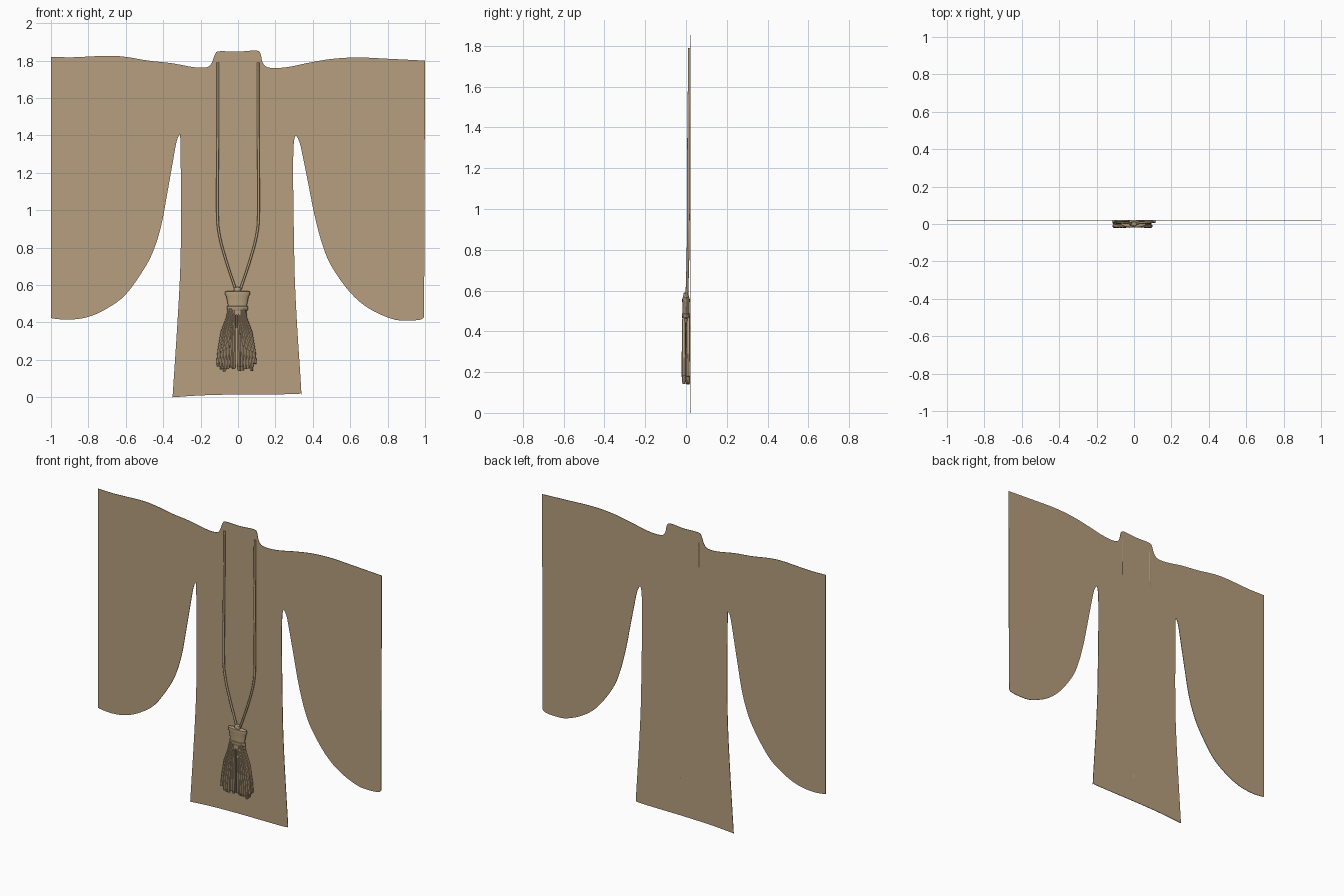
import bpy, bmesh, math, random
from mathutils import Vector

if "Cube" in bpy.data.objects:
    bpy.data.objects.remove(bpy.data.objects["Cube"])

random.seed(4)
tan = bpy.data.materials.new("tan cloth")
tan.diffuse_color = (0.47, 0.345, 0.21, 1)
tan.use_nodes = True
tan.node_tree.nodes["Principled BSDF"].inputs["Base Color"].default_value = tan.diffuse_color


def finish(bm, name, smooth=True):
    bmesh.ops.recalc_face_normals(bm, faces=bm.faces[:])
    me = bpy.data.meshes.new(name)
    bm.to_mesh(me)
    bm.free()
    ob = bpy.data.objects.new(name, me)
    bpy.context.collection.objects.link(ob)
    me.materials.append(tan)
    if smooth:
        bpy.ops.object.select_all(action='DESELECT')
        ob.select_set(True)
        bpy.context.view_layer.objects.active = ob
        bpy.ops.object.shade_smooth_by_angle(angle=math.radians(40))
    return ob


def spline(pts, steps=4):
    """Catmull-Rom curve through the points."""
    p = [Vector(q) for q in pts]
    p = [p[0]] + p + [p[-1]]
    out = []
    for i in range(1, len(p) - 2):
        a, b, c, d = p[i - 1:i + 3]
        for s in range(steps):
            t = s / steps
            out.append(0.5 * (2 * b + (c - a) * t + (2 * a - 5 * b + 4 * c - d) * t * t
                              + (3 * b - a - 3 * c + d) * t ** 3))
    return out + [p[-1]]


def tube(bm, path, radii, sides=8):
    """Tube running roughly along z; radii are (width, depth) per point."""
    rings = []
    for c, (rx, ry) in zip(path, radii):
        rings.append([bm.verts.new((c[0] + rx * math.cos(k * math.tau / sides),
                                    c[1] + ry * math.sin(k * math.tau / sides), c[2]))
                      for k in range(sides)])
    for a, b in zip(rings, rings[1:]):
        for k in range(sides):
            bm.faces.new((a[k], a[(k + 1) % sides], b[(k + 1) % sides], b[k]))
    bm.faces.new(rings[0])
    bm.faces.new(rings[-1])


# Robe: flat sheet cut to the outline
top = [(-1, 1.82), (-.88, 1.818), (-.7, 1.826), (-.6, 1.82), (-.48, 1.80), (-.36, 1.787),
       (-.25, 1.767), (-.19, 1.762), (-.155, 1.77), (-.137, 1.795), (-.122, 1.835), (-.10, 1.85),
       (0, 1.848), (.09, 1.854), (.118, 1.843), (.13, 1.795), (.15, 1.768), (.2, 1.76),
       (.28, 1.768), (.37, 1.787), (.5, 1.809), (.64, 1.817), (.8, 1.81), (1, 1.80)]
right = [(.995, .43), (.975, .415), (.9, .41), (.82, .42), (.7, .475), (.6, .56), (.5, .7),
         (.45, .82), (.41, .97), (.38, 1.12), (.35, 1.27), (.33, 1.36), (.308, 1.397),
         (.297, 1.34), (.295, 1.15), (.30, .8), (.305, .6), (.318, .35), (.338, .04),
         (.333, .025), (.30, .017), (0, .015), (-.2, .01), (-.35, 0)]
left = [(-.33, .3), (-.315, .55), (-.307, .75), (-.305, 1.0), (-.308, 1.37), (-.316, 1.397),
        (-.33, 1.36), (-.35, 1.25), (-.38, 1.08), (-.41, .92), (-.45, .79), (-.5, .69),
        (-.6, .55), (-.7, .475), (-.8, .43), (-.9, .415), (-.98, .42), (-1, .425)]
bm = bmesh.new()
outline = spline(top) + spline(right) + spline(left)
face = bm.faces.new([bm.verts.new((p.x, .0185, p.y)) for p in outline])
ext = bmesh.ops.extrude_face_region(bm, geom=[face], use_keep_orig=True)
bmesh.ops.translate(bm, vec=(0, .003, 0),
                    verts=[g for g in ext["geom"] if isinstance(g, bmesh.types.BMVert)])
bmesh.ops.triangulate(bm, faces=[f for f in bm.faces if len(f.verts) > 4])
finish(bm, "robe", smooth=False)

# Neck cord: two strands meeting at the tassel
for side, name in ((-1, "left_cord"), (1, "right_cord")):
    pts = [(.108, .016, 1.79), (.108, .0155, 1.6), (.108, .013, 1.4), (.11, .012, 1.0),
           (.10, .011, .87), (.065, .009, .735), (.012, .004, .575)]
    path = spline([(x * side, y, z) for x, y, z in pts], 5)
    bm = bmesh.new()
    tube(bm, path, [(.0065, .007)] * len(path), 10)
    finish(bm, name)

# Tassel knot, flared cap and binding
for name, prof in {
    "tassel_knot": [(.590, .008, .008), (.586, .018, .012), (.572, .02, .014), (.56, .014, .012)],
    "tassel_cap": [(.567, .058, .013), (.565, .066, .018), (.548, .066, .019), (.54, .06, .018),
                   (.50, .052, .017), (.46, .048, .017), (.44, .05, .016)],
    "tassel_binding": [(.490, .048, .016), (.486, .056, .0195), (.468, .056, .0195),
                       (.462, .048, .016)],
}.items():
    bm = bmesh.new()
    tube(bm, [(-.003, 0, z) for z, _, _ in prof], [(w, d) for _, w, d in prof], 24)
    finish(bm, name)

# Tassel threads: a back and a front layer, parted in the middle
bm = bmesh.new()
for layer, count in ((.010, 12), (-.009, 12)):
    for i in range(count):
        u = (i + .5) / count * 2 - 1
        low = .145 + random.uniform(-.008, .02) + .02 * (abs(u) > .9)
        gap = math.copysign(.007, u)
        y = layer + random.uniform(-.002, .0015)
        zs = [.475, .42, .35, .25, .18, low]
        xs = [.036, .048, .075, .092, .099, .096]
        path = [(-.008 + gap + u * x, y, z) for x, z in zip(xs, zs)]
        path[-1] = (path[-1][0], y, low)
        tube(bm, path, [(.006, .007), (.0075, .009), (.009, .0095), (.0105, .0105),
                        (.0105, .0105), (.008, .008)], 8)
finish(bm, "tassel_threads")
